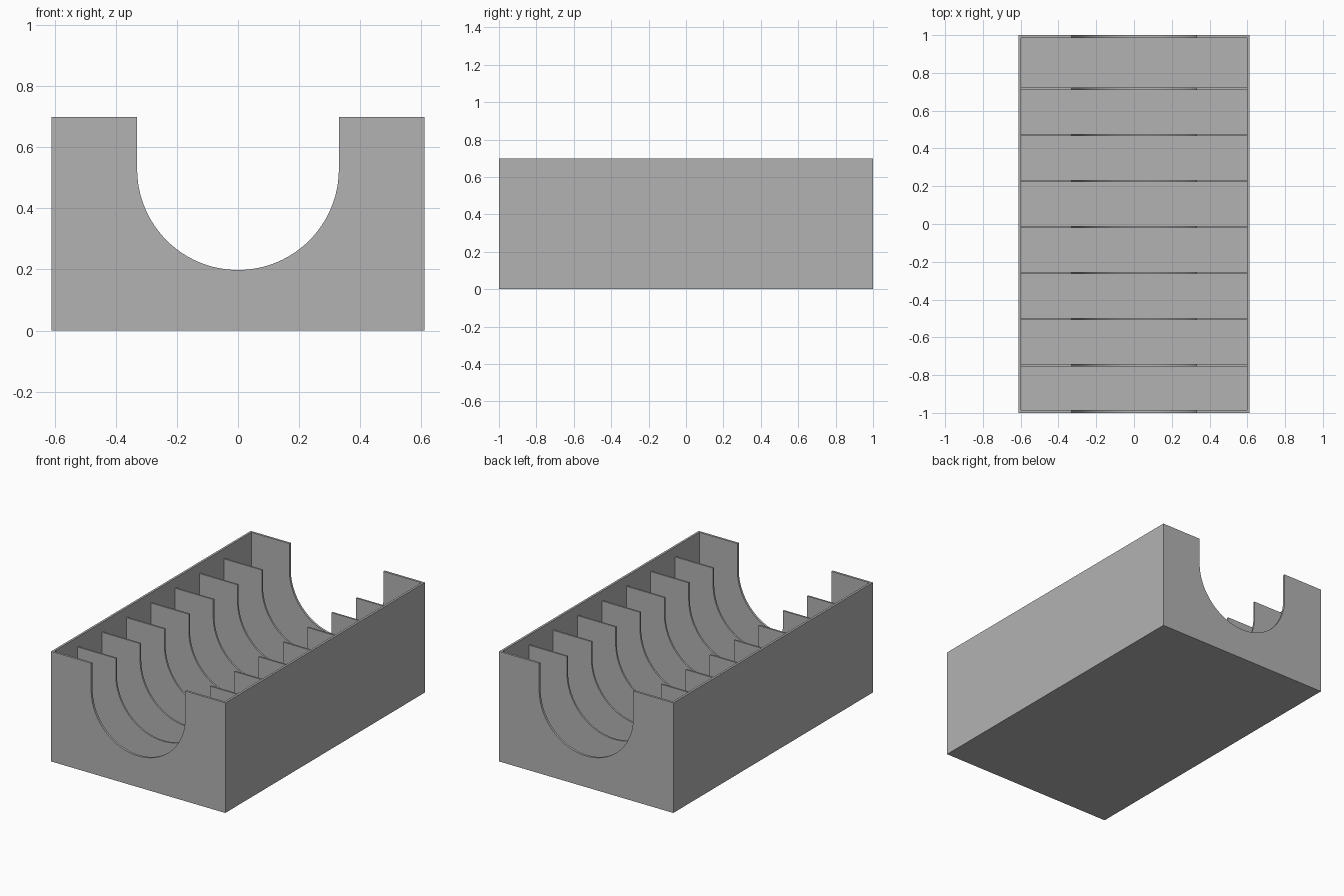
import bpy, bmesh, math

W, L, H = 1.222, 2.0, 0.698      # outer size of the tray
T = 0.014                        # wall and floor thickness
R, CZ = 0.33, 0.528              # cradle radius and centre height
DIV_TOP, DIV_T = 0.635, 0.011    # divider top and thickness
DIV_START, DIV_STEP = -0.748, 0.244

if "Cube" in bpy.data.objects:
    bpy.data.objects.remove(bpy.data.objects["Cube"], do_unlink=True)

grey = bpy.data.materials.new("plain_grey")
grey.use_nodes = True
GREY = (0.45, 0.45, 0.45, 1)
grey.diffuse_color = GREY
grey.node_tree.nodes["Principled BSDF"].inputs["Base Color"].default_value = GREY


def extrude_profile(name, pts, y0, y1):
    """Solid from an x-z outline, extruded from y0 to y1."""
    bm = bmesh.new()
    face = bm.faces.new([bm.verts.new((x, y0, z)) for x, z in pts])
    ext = bmesh.ops.extrude_face_region(bm, geom=[face])
    moved = [v for v in ext["geom"] if isinstance(v, bmesh.types.BMVert)]
    bmesh.ops.translate(bm, vec=(0, y1 - y0, 0), verts=moved)
    bmesh.ops.recalc_face_normals(bm, faces=bm.faces)
    mesh = bpy.data.meshes.new(name)
    bm.to_mesh(mesh)
    bm.free()
    mesh.materials.append(grey)
    ob = bpy.data.objects.new(name, mesh)
    bpy.context.collection.objects.link(ob)
    return ob


def rect(half, z0, z1):
    return [(-half, z0), (half, z0), (half, z1), (-half, z1)]


def cradle(top, n=48):
    """U-shaped line from upper left, round the bottom, to upper right."""
    arc = [(-R * math.cos(math.pi * i / n), CZ - R * math.sin(math.pi * i / n))
           for i in range(n + 1)]
    return [(-R, top)] + arc + [(R, top)]


def smooth(ob):
    bpy.ops.object.select_all(action="DESELECT")
    ob.select_set(True)
    bpy.context.view_layer.objects.active = ob
    bpy.ops.object.shade_smooth_by_angle(angle=math.radians(30))


# Open tray: a block with its inside and the end openings cut away
tray = extrude_profile("tray", rect(W / 2, 0, H), -L / 2, L / 2)
cutters = [
    extrude_profile("inside_cutter", rect(W / 2 - T, T, H + 0.1), T - L / 2, L / 2 - T),
    extrude_profile("cradle_cutter", cradle(H + 0.1), -L, L),
]
bpy.context.view_layer.objects.active = tray
for cutter in cutters:
    cutter.hide_render = True
    mod = tray.modifiers.new(cutter.name, "BOOLEAN")
    mod.operation = "DIFFERENCE"
    mod.solver = "EXACT"
    mod.object = cutter
    bpy.ops.object.modifier_apply(modifier=mod.name)
    bpy.data.objects.remove(cutter, do_unlink=True)
smooth(tray)

# Seven cradle dividers, a little lower than the walls
half = W / 2 - T / 2
outline = cradle(DIV_TOP) + [(half, DIV_TOP), (half, T / 2), (-half, T / 2), (-half, DIV_TOP)]
for i in range(7):
    y = DIV_START + i * DIV_STEP
    smooth(extrude_profile(f"divider_{i + 1}", outline, y - DIV_T / 2, y + DIV_T / 2))
